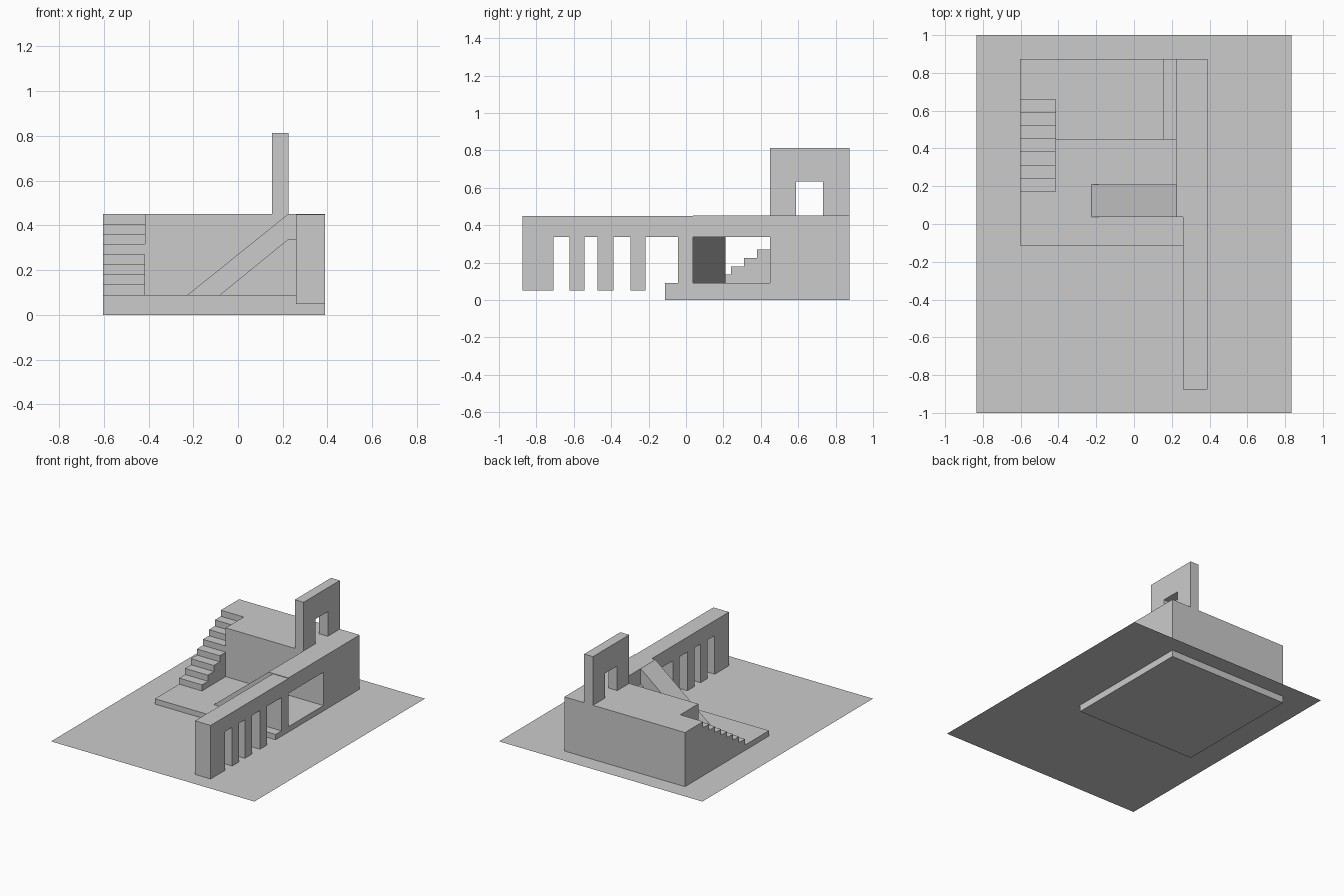
import bpy, bmesh
from mathutils import Vector

if "Cube" in bpy.data.objects:
    bpy.data.objects.remove(bpy.data.objects["Cube"])


def extrude(name, pts, axis, lo, hi):
    """Extrude a closed 2D profile along an axis; pts hold the other two coordinates in xyz order."""
    bm = bmesh.new()
    verts = []
    for p in pts:
        c = list(p)
        c.insert("xyz".index(axis), lo)
        verts.append(bm.verts.new(c))
    face = bm.faces.new(verts)
    if hi != lo:
        offset = Vector([hi - lo if a == axis else 0 for a in "xyz"])
        res = bmesh.ops.extrude_face_region(bm, geom=[face], use_keep_orig=True)
        moved = [g for g in res["geom"] if isinstance(g, bmesh.types.BMVert)]
        bmesh.ops.translate(bm, verts=moved, vec=offset)
        bmesh.ops.recalc_face_normals(bm, faces=bm.faces)
    mesh = bpy.data.meshes.new(name)
    bm.to_mesh(mesh)
    bm.free()
    obj = bpy.data.objects.new(name, mesh)
    bpy.context.collection.objects.link(obj)
    return obj


def rect(x0, x1, y0, y1):
    return [(x0, y0), (x1, y0), (x1, y1), (x0, y1)]


LEFT, RIGHT, BACK = -0.603, 0.388, 0.873
GROUND, FLOOR, SOFFIT, TOP = 0.05, 0.09, 0.337, 0.452
WALL_X = 0.26          # inner face of the arcade wall
LEDGE_X = 0.225        # inner edge of the upper walkway
COURT_Y0, COURT_Y1 = 0.037, 0.448
STAIR_X, STAIR_Y0, RUN, STEPS = -0.415, 0.17, 0.07, 8
RISE = (TOP - FLOOR) / STEPS
STAIR_Y1 = STAIR_Y0 + RUN * (STEPS - 1)

# Thin ground sheet, with the base slab sunk through it
extrude("ground_sheet", rect(-0.835, 0.835, -1, 1), "z", GROUND, GROUND)
extrude("base_slab", rect(LEFT, RIGHT, -0.113, BACK), "z", 0, FLOOR)

# Upper terrace, notched where the stairs cut in
extrude("upper_terrace", [(STAIR_X, COURT_Y1), (RIGHT, COURT_Y1), (RIGHT, BACK), (LEFT, BACK),
                          (LEFT, STAIR_Y1), (STAIR_X, STAIR_Y1)], "z", FLOOR, TOP)

# Solid stairs
profile = [(STAIR_Y0, FLOOR)]
for i in range(STEPS - 1):
    z = FLOOR + RISE * (i + 1)
    profile += [(STAIR_Y0 + RUN * i, z), (STAIR_Y0 + RUN * (i + 1), z)]
profile.append((STAIR_Y1, FLOOR))
extrude("stairs", profile, "x", LEFT, STAIR_X)

# Walkway bridging the large window, and the ramp up to it
extrude("walkway", rect(LEDGE_X, RIGHT, COURT_Y0, COURT_Y1), "z", SOFFIT, TOP)
extrude("ramp", [(-0.225, FLOOR), (-0.078, FLOOR), (LEDGE_X, SOFFIT), (LEDGE_X, TOP)],
        "y", COURT_Y0, 0.21)

# Long arcade wall: comb profile with four openings
openings = [(-0.708, -0.622), (-0.542, -0.473), (-0.387, -0.296), (-0.216, -0.044)]
comb = [(-0.875, GROUND)]
for a, b in openings:
    foot = FLOOR if b > -0.1 else GROUND
    comb += [(a, GROUND), (a, SOFFIT), (b, SOFFIT), (b, foot)]
comb += [(COURT_Y0, FLOOR), (COURT_Y0, 0.448), (-0.875, 0.448)]
extrude("arcade_wall", comb, "x", WALL_X, RIGHT)

# Gateway standing on the terrace
extrude("gateway", [(COURT_Y1, TOP), (0.588, TOP), (0.588, 0.635), (0.732, 0.635), (0.732, TOP),
                    (BACK, TOP), (BACK, 0.813), (COURT_Y1, 0.813)], "x", 0.153, LEDGE_X)
